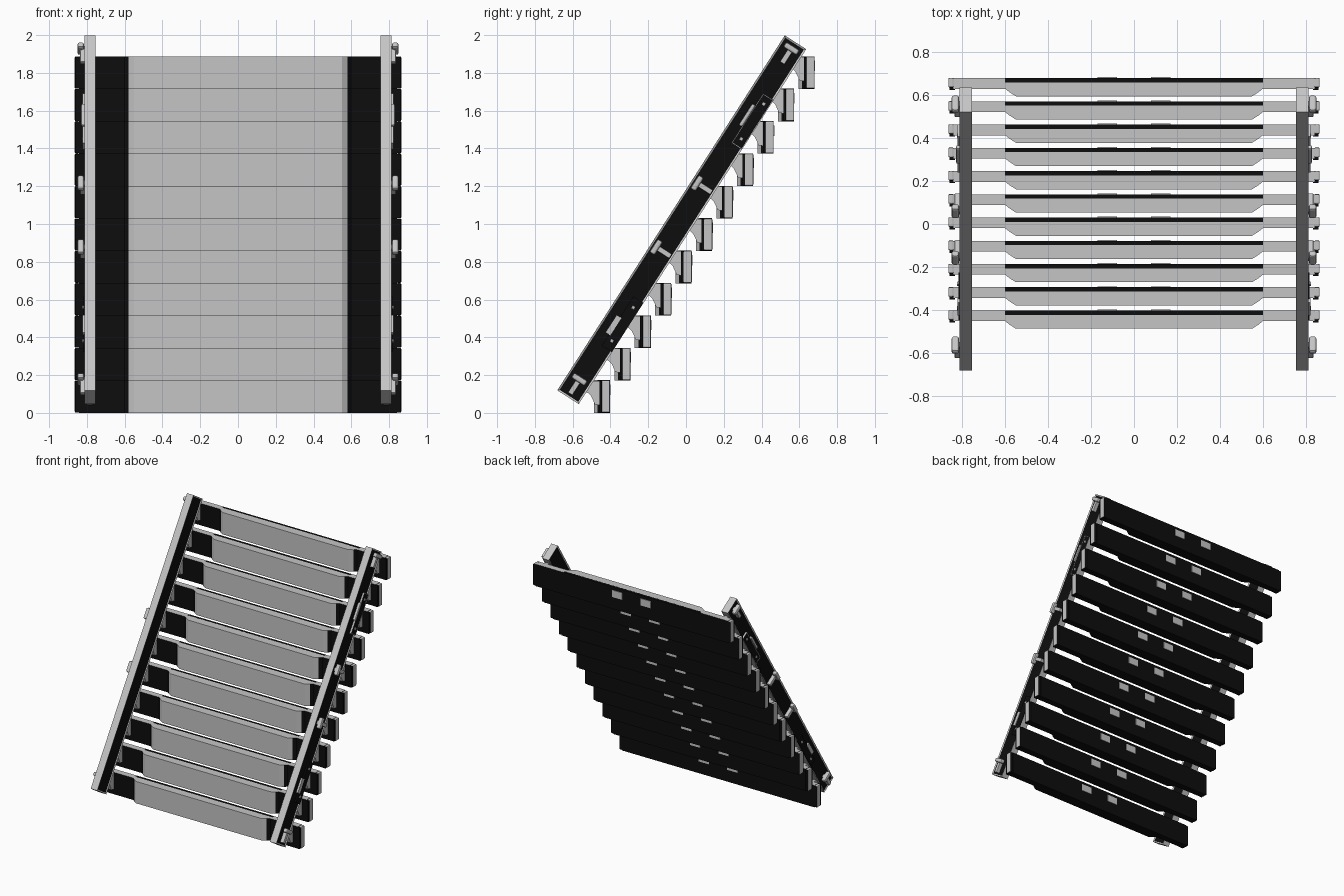
import bpy, bmesh, math
from mathutils import Matrix, Vector

if "Cube" in bpy.data.objects:
    bpy.data.objects.remove(bpy.data.objects["Cube"])


def material(name, value):
    m = bpy.data.materials.new(name)
    m.use_nodes = True
    colour = (value, value, value, 1)
    m.diffuse_color = colour
    m.node_tree.nodes["Principled BSDF"].inputs["Base Color"].default_value = colour
    return m


GREY = material("light grey", 0.56)
BLACK = material("black", 0.004)
COUNT, STEP_Y, STEP_Z = 11, 0.1083, 0.1715
BACK, HEIGHT = -0.403, 0.173


def finish(name, bm, rule=None, mirror=False, array=False, bevel=0, matrix=None):
    """Make an object; rule(face) is True where the face is black."""
    bmesh.ops.recalc_face_normals(bm, faces=bm.faces)
    for f in bm.faces:
        f.material_index = int(bool(rule and rule(f)))
    mesh = bpy.data.meshes.new(name)
    bm.to_mesh(mesh)
    bm.free()
    mesh.materials.append(GREY)
    mesh.materials.append(BLACK)
    if matrix:
        mesh.transform(matrix)
    ob = bpy.data.objects.new(name, mesh)
    bpy.context.collection.objects.link(ob)
    if bevel:
        mod = ob.modifiers.new("bevel", "BEVEL")
        mod.width, mod.segments = bevel, 2
    if mirror:
        ob.modifiers.new("mirror", "MIRROR")
    if array:
        mod = ob.modifiers.new("array", "ARRAY")
        mod.count = COUNT
        mod.use_relative_offset = False
        mod.use_constant_offset = True
        mod.constant_offset_displace = (0, STEP_Y, STEP_Z)
    return ob


def box(lo, hi):
    bm = bmesh.new()
    lo, hi = Vector(lo), Vector(hi)
    bmesh.ops.create_cube(bm, size=1)
    bmesh.ops.scale(bm, vec=hi - lo, verts=bm.verts)
    bmesh.ops.translate(bm, vec=(lo + hi) / 2, verts=bm.verts)
    return bm


def prism(points, depth):
    bm = bmesh.new()
    face = bm.faces.new([bm.verts.new(p) for p in points])
    new = bmesh.ops.extrude_face_region(bm, geom=[face])["geom"]
    bmesh.ops.translate(bm, vec=depth, verts=[v for v in new if isinstance(v, bmesh.types.BMVert)])
    return bm


def everywhere(f):
    return True


def not_top(f):
    return f.normal.z < 0.5


# Stepped slats: grey front panel with chamfered ends
half = [(0.6, -0.02), (0.6, -0.05), (0.58, -0.066), (0.55, -0.085)]
plan = half + [(-x, y) for x, y in reversed(half)]
finish("slat_front", prism([(x, BACK + y, 0) for x, y in plan], (0, 0, HEIGHT)),
       lambda f: f.normal.z < -0.5 or f.normal.y > 0.5 or abs(f.calc_center_median().x) > 0.58,
       array=True)
# Black slat backing, and ends with a grey top
finish("slat_back", box((-0.6, BACK - 0.023, 0), (0.6, BACK, HEIGHT)), everywhere, array=True)
finish("slat_end", box((0.6, BACK - 0.05, 0), (0.842, BACK, HEIGHT)), not_top, True, True)
finish("slat_cap", box((0.84, BACK - 0.044, 0.002), (0.865, BACK + 0.001, HEIGHT - 0.001)),
       lambda f: f.normal.y > 0.5 or f.normal.y < -0.5 or f.normal.z < -0.5,
       True, True, 0.006)
finish("slat_cap_lip", box((0.835, BACK - 0.056, 0.003), (0.86, BACK - 0.044, HEIGHT - 0.003)),
       everywhere, True, True)

# Small plates on the back of each slat
finish("back_plate", box((0.08, BACK - 0.002, 0.095), (0.17, BACK + 0.004, 0.15)),
       None, True, True)

# Curved webs joining slats to the rails
web = [(-0.045, 0.17), (-0.12, 0.17), (-0.137, 0.115), (-0.115, 0.105),
       (-0.1, 0.09), (-0.088, 0.065), (-0.08, 0.045), (-0.045, 0.04)]
finish("slat_web", prism([(0.77, BACK + y, z) for y, z in web], (0.03, 0, 0)),
       None, True, True)

# Sloping side rails: local z runs up the rail, local y points to its back
SLOPE = Matrix.Translation((0, -0.0225, 1.0225)) @ Matrix.Rotation(-0.57, 4, "X")
rail = box((0.755, -0.0675, -1.116), (0.813, 0.0675, 1.116))
sides = [f for f in rail.faces if abs(f.normal.x) > 0.5]
bmesh.ops.inset_individual(rail, faces=sides, thickness=0.013, depth=-0.005)
finish("side_rail", rail,
       lambda f: abs(f.normal.x) > 0.5 and f.calc_area() > 0.1 and len(f.verts) == 4
       and abs(abs(f.calc_center_median().x - 0.784) - 0.024) < 0.003,
       True, matrix=SLOPE)


# T-shaped clamps on the outer face of each rail
def clamp(name, s, angle):
    place = SLOPE @ Matrix.Translation((0, 0, s)) @ Matrix.Rotation(angle, 4, "X")
    finish(name + "_stem", box((0.8, -0.014, -0.055), (0.836, 0.014, 0.045)),
           None, True, bevel=0.004, matrix=place)
    finish(name + "_head", box((0.815, -0.042, 0.02), (0.85, 0.042, 0.052)),
           None, True, bevel=0.01, matrix=place)


clamp("bottom_clamp", -1.04, 0)
clamp("lower_clamp", -0.195, math.pi / 2)
clamp("upper_clamp", 0.207, math.pi / 2)
clamp("top_clamp", 1.04, 0)

# Framed black plate on the upper rail, with a grip and bolts
frame = box((0.808, 0.002, 0.485), (0.822, 0.068, 0.795))
outer = [f for f in frame.faces if f.normal.x > 0.5]
bmesh.ops.inset_individual(frame, faces=outer, thickness=0.006, depth=-0.002)
finish("plate_frame", frame,
       lambda f: f.normal.x > 0.5 and f.calc_center_median().x < 0.8205, True, matrix=SLOPE)
finish("upper_grip", box((0.806, -0.018, 0.585), (0.83, 0.004, 0.72)),
       None, True, bevel=0.008, matrix=SLOPE)
finish("lower_plate", box((0.806, 0.003, -0.79), (0.818, 0.066, -0.48)),
       everywhere, True, matrix=SLOPE)
finish("lower_grip", box((0.806, -0.018, -0.72), (0.822, 0.012, -0.61)),
       None, True, matrix=SLOPE)
for s in (-0.74, -0.53, 0.53, 0.75):
    finish("plate_bolt", box((0.81, 0.026, s - 0.009), (0.825, 0.044, s + 0.009)),
           None, True, bevel=0.004, matrix=SLOPE)
